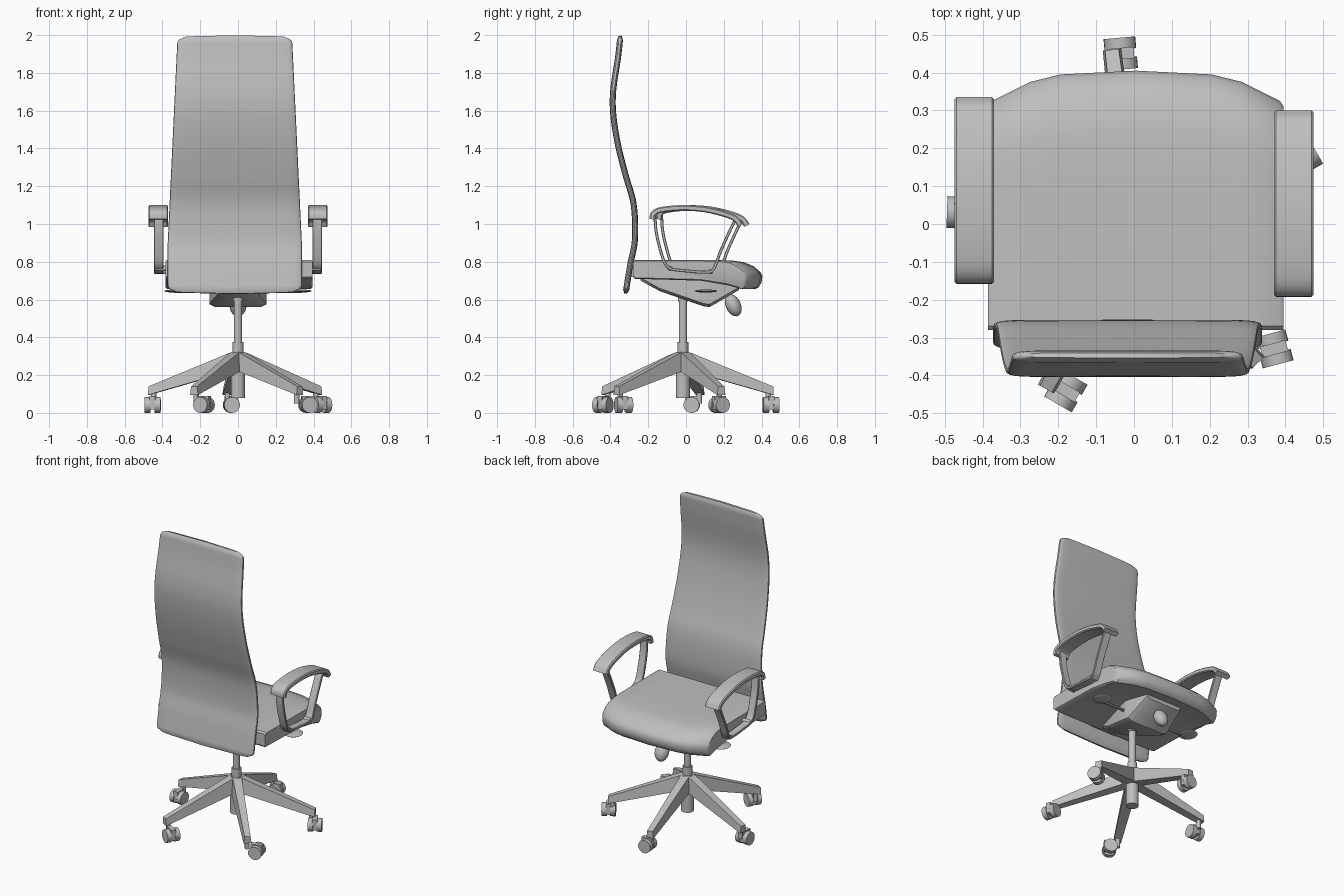
import bpy, bmesh
from math import cos, sin, pi, radians, copysign
from mathutils import Vector, Matrix

old = bpy.data.objects.get("Cube")
if old:
    bpy.data.objects.remove(old)

grey = bpy.data.materials.new("plain grey")
grey.use_nodes = True
grey.diffuse_color = (0.52, 0.52, 0.52, 1)
grey.node_tree.nodes["Principled BSDF"].inputs["Base Color"].default_value = (0.52, 0.52, 0.52, 1)
parts = []


def finish(name, bm):
    bmesh.ops.recalc_face_normals(bm, faces=bm.faces)
    mesh = bpy.data.meshes.new(name)
    bm.to_mesh(mesh)
    bm.free()
    mesh.materials.append(grey)
    obj = bpy.data.objects.new(name, mesh)
    bpy.context.collection.objects.link(obj)
    parts.append(obj)
    return obj


def loft(name, rings):
    """Skin a row of equal closed rings and cap both ends."""
    bm = bmesh.new()
    rows = [[bm.verts.new(p) for p in ring] for ring in rings]
    n = len(rows[0])
    for a, b in zip(rows, rows[1:]):
        for i in range(n):
            j = (i + 1) % n
            bm.faces.new((a[i], a[j], b[j], b[i]))
    bm.faces.new(rows[0])
    bm.faces.new(rows[-1])
    return finish(name, bm)


def smooth_path(points, steps=5):
    """Catmull-Rom curve through 2D points."""
    pts = [Vector(p) for p in points]
    pts = [2 * pts[0] - pts[1]] + pts + [2 * pts[-1] - pts[-2]]
    out = []
    for a, b, c, d in zip(pts, pts[1:], pts[2:], pts[3:]):
        for k in range(steps):
            t = k / steps
            out.append(0.5 * (2 * b + (c - a) * t + (2 * a - 5 * b + 4 * c - d) * t * t
                              + (3 * b - a - 3 * c + d) * t ** 3))
    return out + [pts[-2]]


def normals(path):
    out = []
    for i in range(len(path)):
        t = (path[min(i + 1, len(path) - 1)] - path[max(i - 1, 0)]).normalized()
        out.append(Vector((-t.y, t.x)))
    return out


def ribbon(name, path, x, width, thick):
    """Sweep a chamfered strip along a path of (y, z) points."""
    w, h, c = width / 2, thick / 2, min(thick, width) / 5
    section = [(w, h - c), (w - c, h), (c - w, h), (-w, h - c),
               (-w, c - h), (c - w, -h), (w - c, -h), (w, c - h)]
    return loft(name, [[(x + u, p.x + n.x * v, p.y + n.y * v) for u, v in section]
                       for p, n in zip(path, normals(path))])


def cylinder(name, start, end, radius, sides=24):
    a, b = Vector(start), Vector(end)
    turn = (b - a).to_track_quat('Z', 'Y').to_matrix().to_4x4()
    bm = bmesh.new()
    bmesh.ops.create_cone(bm, cap_ends=True, segments=sides, radius1=radius, radius2=radius,
                          depth=(b - a).length, matrix=Matrix.Translation((a + b) / 2) @ turn)
    return finish(name, bm)


def ellipsoid(name, centre, size, tilt=0):
    bm = bmesh.new()
    bmesh.ops.create_uvsphere(bm, u_segments=20, v_segments=12, radius=1,
                              matrix=Matrix.Translation(centre) @ Matrix.Rotation(tilt, 4, 'X')
                              @ Matrix.Diagonal((*size, 1)))
    return finish(name, bm)


def box(name, centre, size, angle=0):
    bm = bmesh.new()
    bmesh.ops.create_cube(bm, size=1, matrix=Matrix.Translation(centre)
                          @ Matrix.Rotation(angle, 4, 'Z') @ Matrix.Diagonal((*size, 1)))
    return finish(name, bm)


# Tall curved backrest with rounded corners
curve = smooth_path([(-.32, .63), (-.295, .785), (-.272, .9), (-.27, 1.02), (-.282, 1.13),
                     (-.32, 1.26), (-.36, 1.42), (-.385, 1.58), (-.385, 1.71),
                     (-.36, 1.88), (-.347, 1.998)], 8)
bottom, top = curve[0].y, curve[-1].y
rings = []
corner = 0.045
for p, n in zip(curve, normals(curve)):
    half = .355 - .05 * max(0, min(1, (p.y - .9) / 1.05))
    edge = max(0, min(p.y - bottom, top - p.y))
    inset = max(0, 1 - edge / corner)
    half -= corner * (1 - (1 - inset ** 2) ** .5)
    thick = .016 * (1 - .6 * max(0, 1 - edge / .02))
    ring = []
    for k in range(24):
        a = 2 * pi * k / 24
        u = copysign(abs(cos(a)) ** .18, cos(a)) * half
        v = copysign(abs(sin(a)) ** .7, sin(a)) * thick
        bow = .012 * (u / .35) ** 2 * inset
        ring.append((-.017 + u, p.x + n.x * v, p.y + n.y * v + (bow if p.y < 1 else -bow)))
    rings.append(ring)
loft("backrest", rings)

# Seat cushion: side profile lofted across, with a bowed front edge
profile = [(-.28, .80), (-.27, .81), (.1, .81), (.24, .807), (.31, .797), (.36, .775),
           (.395, .745), (.405, .725), (.40, .69), (.385, .665), (.365, .655),
           (.28, .675), (.1, .70), (-.27, .71), (-.28, .72)]
rings = []
for x, front, shrink in [(-.39, .31, .88), (-.38, .325, 1), (-.28, .375, 1), (-.2, .395, 1),
                         (0, .405, 1), (.2, .395, 1), (.28, .375, 1), (.38, .325, 1),
                         (.39, .31, .88)]:
    rings.append([(x + .005, y * front / .405 if y > 0 else y, .755 + (z - .755) * shrink)
                  for y, z in profile])
loft("seat_cushion", rings)

# Tilt mechanism beneath the seat
rings = []
for y, w, high, low in [(-.24, .05, .72, .70), (-.14, .08, .72, .645),
                        (.09, .15, .71, .565), (.125, .15, .71, .56), (.28, .13, .70, .65)]:
    rings.append([(-w, y, high), (w, y, high), (w, y, low + .015),
                  (w * .8, y, low), (-w * .8, y, low), (-w, y, low + .015)])
loft("tilt_mechanism", rings)
box("back_bracket", (0, -.275, .745), (.2, .05, .05))
ellipsoid("tension_knob", (0, .25, .57), (.045, .04, .062), radians(25))

# Armrests and control levers on both sides
pad = smooth_path([(-.178, 1.025), (-.172, 1.055), (-.13, 1.075), (-.02, 1.085), (.1, 1.077),
                   (.21, 1.05), (.265, 1.025), (.287, .992)])
loop = smooth_path([(-.165, 1.05), (-.158, .96), (-.135, .86), (-.11, .79), (-.075, .762),
                    (0, .752), (.1, .745), (.145, .76), (.185, .86), (.23, .96), (.26, 1.02)])
for side, name, shift in [(1, "left", 0), (-1, "right", .035)]:
    move = Vector((0, 0)) + Vector((shift, 0))
    ribbon(name + "_arm_pad", [p + move for p in pad], side * .422, .105, .03)
    ribbon(name + "_arm_loop", [p + move for p in loop], side * .42, .052, .016)
    for y, z in [(-.085, .765), (.13, .748)]:
        cylinder(name + "_arm_bolt", (side * .37, y + shift, z), (side * .44, y + shift, z), .014, 12)
    cylinder(name + "_lever_rod", (side * .1, .08, .645), (side * .34, .08, .645), .009, 10)
    ellipsoid(name + "_lever_paddle", (side * .335, .105, .645), (.055, .06, .008))

# Central column
hub = -.016
for name, low, high, radius in [("hub", .08, .32, .038), ("collar", .3, .375, .029),
                                ("gas_lift", .36, .62, .022), ("lift_cap", .59, .63, .027)]:
    cylinder(name, (0, hub, low), (0, hub, high), radius)

# Five tapered legs with swivelled twin-wheel casters: x, y, axle angle
casters = [(-.035, .45, 95), (-.452, .03, 178), (-.18, -.44, 240), (.37, -.33, 105), (.442, .175, 30)]
for i, (x, y, turn) in enumerate(casters):
    a = radians(97 + 72 * i)
    out, across = Vector((cos(a), sin(a), 0)), Vector((-sin(a), cos(a), 0))
    rings = []
    for r, w, low, high in [(.0, .036, .225, .325), (.04, .036, .22, .318), (.48, .024, .095, .14)]:
        c = Vector((0, hub, 0)) + out * r
        rings.append([c + across * s * w * k + Vector((0, 0, z))
                      for s, k, z in [(-1, 1, low), (1, 1, low), (1, .75, high), (-1, .75, high)]])
    loft("leg", rings)
    stem = Vector((0, hub, 0)) + out * .455
    cylinder("caster_stem", stem + Vector((0, 0, .05)), stem + Vector((0, 0, .115)), .014, 12)
    t = radians(turn)
    axle = Vector((cos(t), sin(t), 0))
    centre = Vector((x, y, .042))
    for s in (-1, 1):
        cylinder("caster_wheel", centre + axle * s * .011, centre + axle * s * .042, .042)
    box("caster_hood", centre + Vector((0, 0, .012)), (.03, .07, .07), t)

# Smooth curved surfaces while keeping edges crisp
bpy.ops.object.select_all(action='DESELECT')
for obj in parts:
    obj.select_set(True)
bpy.context.view_layer.objects.active = parts[0]
bpy.ops.object.shade_smooth_by_angle(angle=radians(35))
